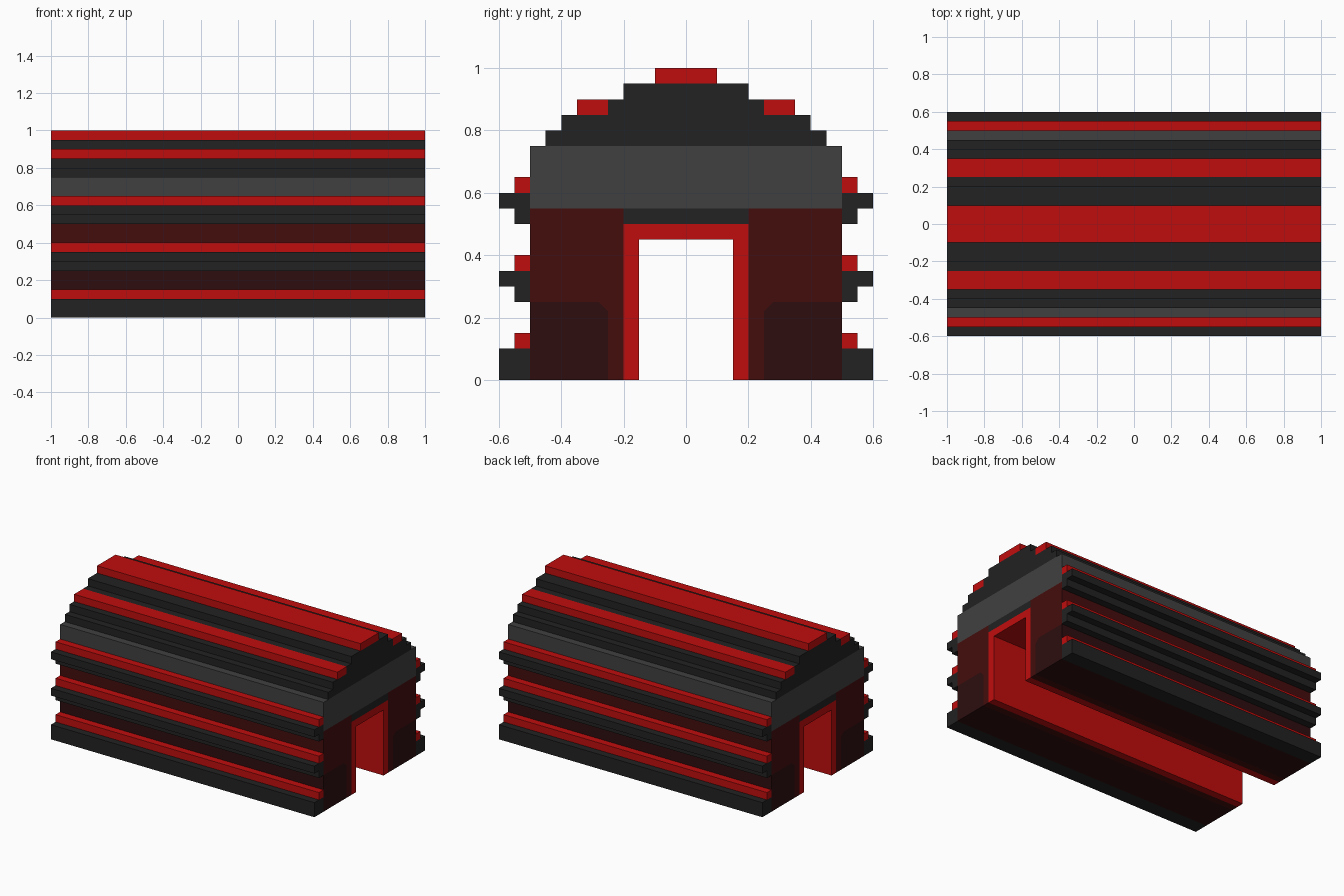
import bpy
import bmesh

cube = bpy.data.objects.get("Cube")
if cube:
    bpy.data.objects.remove(cube, do_unlink=True)


def srgb(*rgb):
    lin = [c / 255 / 12.92 if c <= 10 else ((c / 255 + 0.055) / 1.055) ** 2.4 for c in rgb]
    return (*lin, 1.0)


def material(name, colour):
    mat = bpy.data.materials.new(name)
    mat.diffuse_color = colour
    mat.use_nodes = True
    bsdf = mat.node_tree.nodes["Principled BSDF"]
    bsdf.inputs["Base Color"].default_value = colour
    return mat


RED = material("bright red", srgb(192, 13, 13))
BLACK = material("charcoal", srgb(34, 34, 34))
GREY = material("dark grey", srgb(64, 64, 64))
MAROON = material("maroon", srgb(69, 13, 13))
DEEP = material("deep maroon", srgb(45, 13, 15))


def extrude(name, profile, mat):
    """Extrude a (y, z) profile along the full length of the hall."""
    bm = bmesh.new()
    face = bm.faces.new([bm.verts.new((-1, y, z)) for y, z in profile])
    geom = bmesh.ops.extrude_face_region(bm, geom=[face])["geom"]
    bmesh.ops.translate(bm, vec=(2, 0, 0),
                        verts=[v for v in geom if isinstance(v, bmesh.types.BMVert)])
    bmesh.ops.recalc_face_normals(bm, faces=bm.faces)
    mesh = bpy.data.meshes.new(name)
    bm.to_mesh(mesh)
    bm.free()
    mesh.materials.append(mat)
    bpy.context.collection.objects.link(bpy.data.objects.new(name, mesh))


def centred(name, half, mat):
    """Profile given for +y only, completed by its mirror image."""
    extrude(name, half + [(-y, z) for y, z in reversed(half)], mat)


def pair(name, profile, mat):
    """The same part on the front (-y) and back (+y) sides."""
    extrude("back_" + name, profile, mat)
    extrude("front_" + name, [(-y, z) for y, z in profile], mat)


def rect(y0, y1, z0, z1):
    return [(y0, z0), (y1, z0), (y1, z1), (y0, z1)]


# Walls with a darker lower panel
pair("wall", [(.2, 0), (.25, 0), (.25, .22), (.28, .25), (.5, .25), (.5, .55), (.2, .55)], MAROON)
pair("lower_wall", [(.25, 0), (.5, 0), (.5, .25), (.28, .25), (.25, .22)], DEEP)

# Red tunnel lining, lintel and eaves band
centred("tunnel_lining", [(.15, .45), (.15, 0), (.2, 0), (.2, .5)], RED)
centred("lintel", [(.2, .5), (.2, .55)], BLACK)
centred("eaves_band", [(.5, .55), (.5, .75)], GREY)

# Stepped roof and its red ribs
centred("stepped_roof", [(.45, .75), (.45, .8), (.4, .8), (.4, .85), (.25, .85),
                         (.25, .9), (.2, .9), (.2, .95)], BLACK)
pair("roof_rib", rect(.25, .35, .85, .9), RED)
centred("ridge_cap", [(.1, .95), (.1, 1)], RED)

# Base plinths and the stepped side ledges, each topped by a red strip
pair("plinth", rect(.5, .6, 0, .1), BLACK)
for label, z in (("lower", .25), ("upper", .5)):
    pair(label + "_ledge", [(.5, z), (.55, z), (.55, z + .05), (.6, z + .05),
                            (.6, z + .1), (.5, z + .1)], BLACK)
for label, z in (("plinth", .1), ("lower", .35), ("upper", .6)):
    pair(label + "_strip", rect(.5, .55, z, z + .05), RED)
